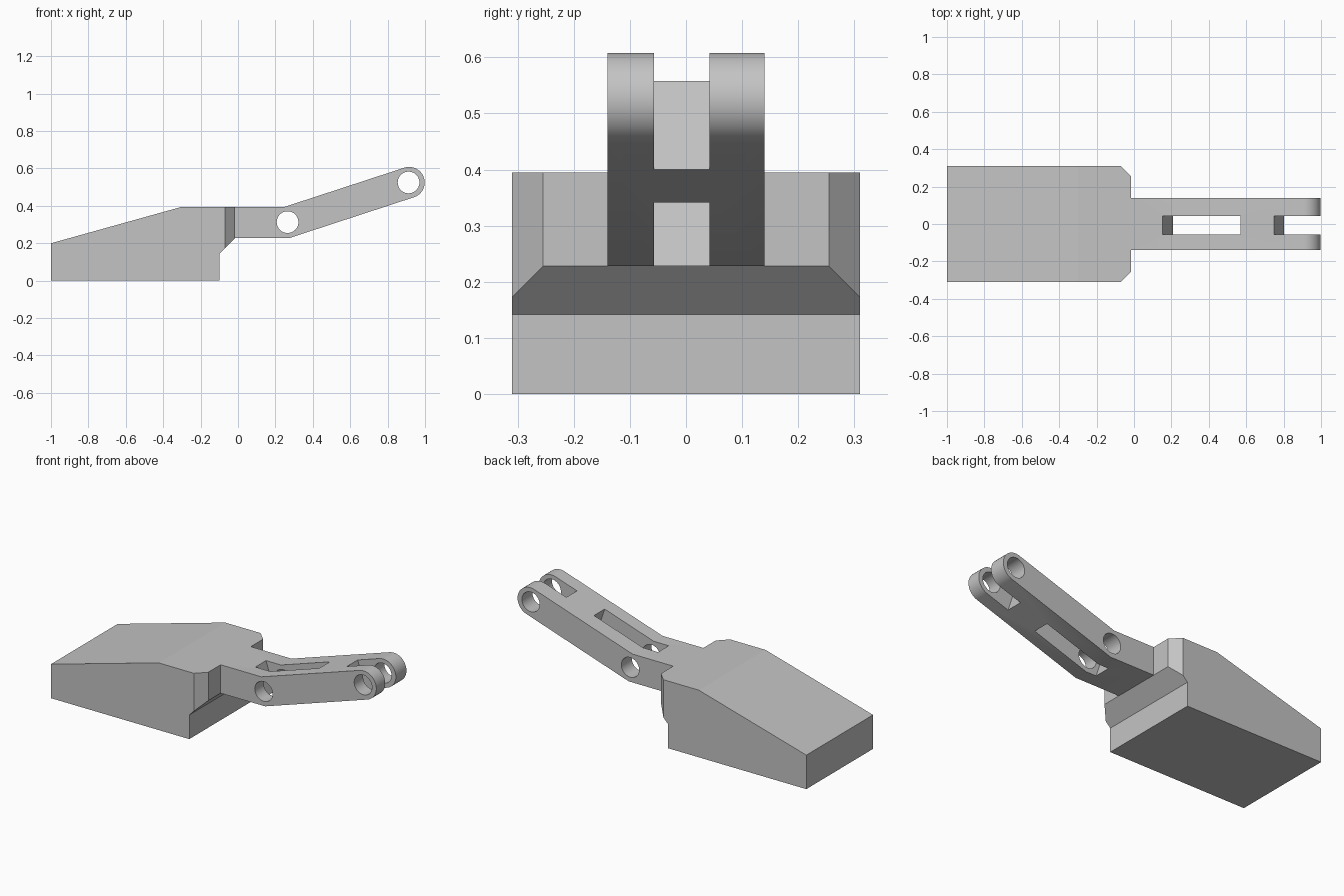
import bpy, bmesh
from math import atan2, cos, sin, pi
from mathutils import Vector

old = bpy.data.objects.get("Cube")
if old:
    bpy.data.objects.remove(old, do_unlink=True)

grey = bpy.data.materials.new("plain grey")
grey.use_nodes = True
colour = (0.55, 0.55, 0.55, 1)
grey.diffuse_color = colour
grey.node_tree.nodes["Principled BSDF"].inputs["Base Color"].default_value = colour


def prism(name, profile, y0, y1, corner=None):
    """Extrude an x-z profile along y; optionally slice off the two corners at x, y."""
    bm = bmesh.new()
    face = bm.faces.new([bm.verts.new((x, y0, z)) for x, z in profile])
    out = bmesh.ops.extrude_face_region(bm, geom=[face])
    moved = [v for v in out["geom"] if isinstance(v, bmesh.types.BMVert)]
    bmesh.ops.translate(bm, verts=moved, vec=(0, y1 - y0, 0))
    if corner:
        for side in (-1, 1):
            cut = bmesh.ops.bisect_plane(
                bm, geom=bm.verts[:] + bm.edges[:] + bm.faces[:],
                plane_co=(corner[0], side * corner[1], 0),
                plane_no=Vector((1, side, 0)).normalized(), clear_outer=True)
            edges = [e for e in cut["geom_cut"] if isinstance(e, bmesh.types.BMEdge)]
            bmesh.ops.holes_fill(bm, edges=edges, sides=0)
    bmesh.ops.recalc_face_normals(bm, faces=bm.faces[:])
    mesh = bpy.data.meshes.new(name)
    bm.to_mesh(mesh)
    bm.free()
    mesh.materials.append(grey)
    obj = bpy.data.objects.new(name, mesh)
    bpy.context.collection.objects.link(obj)
    return obj


def arc(cx, cz, r, start, end, n):
    return [(cx + r * cos(start + (end - start) * i / n),
             cz + r * sin(start + (end - start) * i / n)) for i in range(n + 1)]


def carve(target, cutter):
    cutter.hide_render = True
    mod = target.modifiers.new("cut", "BOOLEAN")
    mod.operation, mod.solver, mod.object = "DIFFERENCE", "EXACT", cutter
    bpy.context.view_layer.objects.active = target
    bpy.ops.object.modifier_apply(modifier=mod.name)
    bpy.data.objects.remove(cutter, do_unlink=True)


# Wedge-shaped body with undercut and chamfered corners
prism("wedge_body", [(-1, 0), (-0.1, 0), (-0.1, 0.142), (-0.015, 0.228),
                     (-0.015, 0.395), (-0.3, 0.395), (-1, 0.2)],
      -0.31, 0.31, corner=(-0.07, 0.31))

# Bent arm with a rounded tip
tip, tip_r = (0.915, 0.525), 0.083
slope = atan2(0.327, 1)
arm = prism("bent_arm", [(-0.015, 0.228), (0.275, 0.228)]
            + arc(*tip, tip_r, slope - pi / 2, slope + pi / 2, 32)
            + [(0.25, 0.395), (-0.015, 0.395)], -0.14, 0.14)

# Slots run square to the sloping arm
lean = Vector((-sin(slope), cos(slope))) * 0.2


def slot(left, right):
    a, b = Vector(left), Vector(right)
    return prism("slot_cutter", [a - lean, b - lean, b + lean, a + lean], -0.057, 0.042)


carve(arm, slot((0.18, 0.312), (0.595, 0.42)))
carve(arm, slot((0.775, 0.479), (1.1, 0.585)))

# Pin holes across the arm
for x, z in ((0.265, 0.313), (0.912, 0.525)):
    carve(arm, prism("pin_cutter", arc(x, z, 0.058, 0, 2 * pi, 48)[:-1], -0.3, 0.3))

bpy.ops.object.select_all(action="DESELECT")
arm.select_set(True)
bpy.context.view_layer.objects.active = arm
bpy.ops.object.shade_smooth_by_angle(angle=pi / 9)
